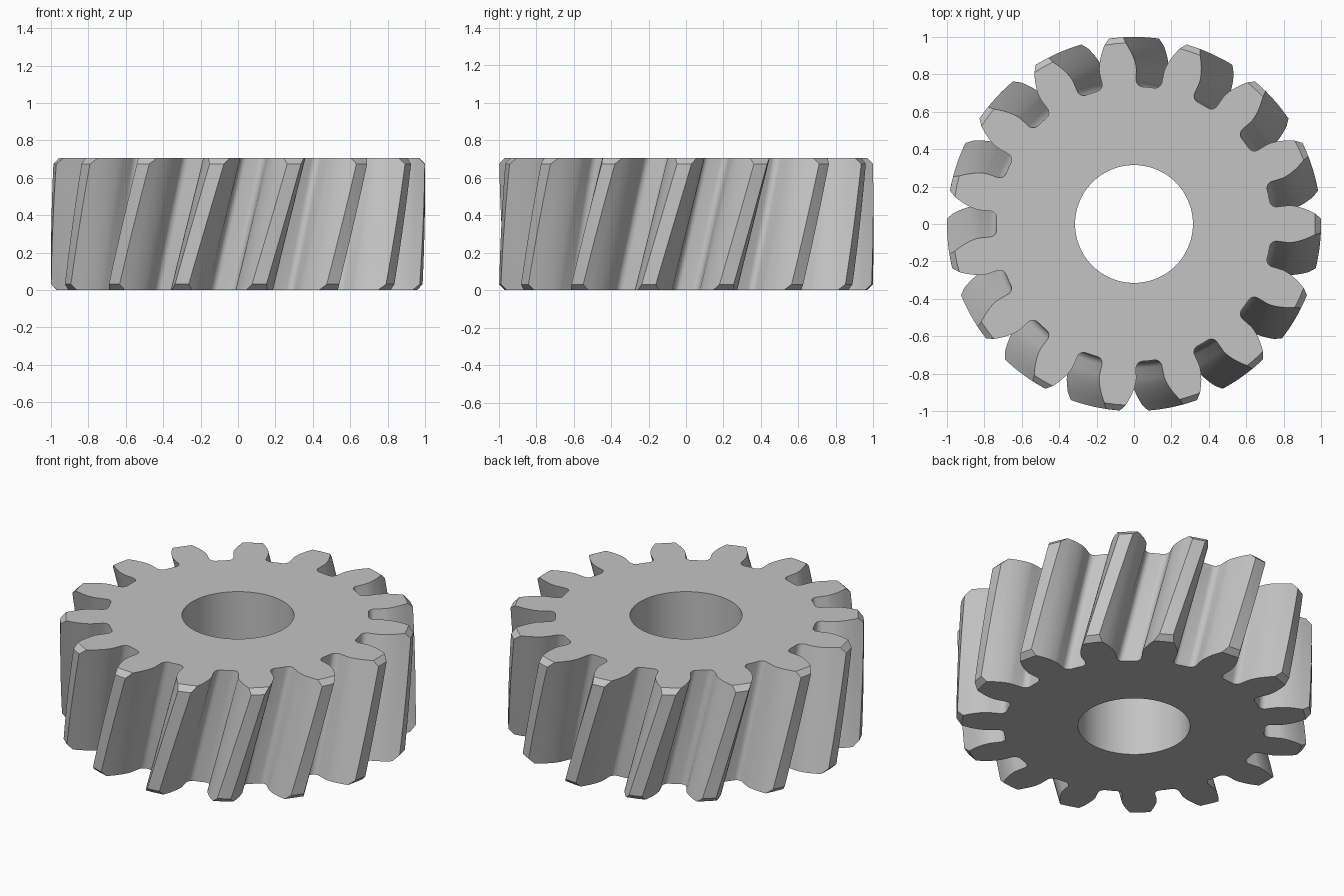
import bpy
import bmesh
from math import acos, asin, cos, pi, radians, sin, tan

cube = bpy.data.objects.get("Cube")
if cube:
    bpy.data.objects.remove(cube, do_unlink=True)

TEETH = 15
HEIGHT = 0.705
TIP = 1.0
MODULE = 2 * TIP / (TEETH + 2)
PITCH = MODULE * TEETH / 2
BASE = PITCH * cos(radians(20))
ROOT = PITCH - 1.25 * MODULE
FILLET = 0.037
CHAMFER = 0.031
BORE = 0.315
TWIST = radians(12)
LAYERS = 16


def involute(pressure):
    return tan(pressure) - pressure


def half_angle(r):
    """Half the angular thickness of a tooth at radius r."""
    return pi / (2 * TEETH) + involute(radians(20)) - involute(acos(min(1, BASE / r)))


def flank(tip):
    """(angle, radius) points from the tip corner down to the gap centre."""
    points = [(half_angle(tip), tip)]
    low_tip = TIP - 1.5 * CHAMFER
    for i in range(9):
        r = low_tip + (BASE - low_tip) * i / 8
        points.append((half_angle(r), r))
    wall = half_angle(BASE)
    centre_r = ROOT + FILLET
    d = asin(FILLET / centre_r)
    cx, cy = centre_r * cos(wall + d), centre_r * sin(wall + d)
    for i in range(8):
        t = wall - pi / 2 + (d - pi / 2) * i / 7
        x, y = cx + FILLET * cos(t), cy + FILLET * sin(t)
        points.append((asin(y / (x * x + y * y) ** 0.5), (x * x + y * y) ** 0.5))
    return points


def ring(bm, z, tip):
    """One slice of the toothed outline, turned to suit its height."""
    side = flank(tip)
    tooth = [(-a, r) for a, r in reversed(side)] + [(0, tip)] + side + [(pi / TEETH, ROOT)]
    turn = TWIST * (z / HEIGHT - 1)
    verts = []
    for k in range(TEETH):
        for a, r in tooth:
            t = a + turn + 2 * pi * k / TEETH
            verts.append(bm.verts.new((r * cos(t), r * sin(t), z)))
    return verts


def circle(bm, z, r, n=96):
    return [bm.verts.new((r * cos(2 * pi * i / n), r * sin(2 * pi * i / n), z)) for i in range(n)]


def skin(bm, low, high):
    for i in range(len(low)):
        j = (i + 1) % len(low)
        bm.faces.new((low[i], low[j], high[j], high[i]))


def loop_edges(bm, verts):
    return [bm.edges.get((v, verts[i - 1])) for i, v in enumerate(verts)]


bm = bmesh.new()

# Helical teeth with chamfered tips at both ends
span = HEIGHT - 2 * CHAMFER
levels = [(0, TIP - CHAMFER)]
levels += [(CHAMFER + span * i / LAYERS, TIP) for i in range(LAYERS + 1)]
levels += [(HEIGHT, TIP - CHAMFER)]
rings = [ring(bm, z, tip) for z, tip in levels]
for low, high in zip(rings, rings[1:]):
    skin(bm, low, high)

# Shaft bore
bores = [circle(bm, z, BORE) for z in (0, HEIGHT)]
skin(bm, *bores)

# Flat end faces around the bore
for outer, inner, up in ((rings[0], bores[0], -1), (rings[-1], bores[1], 1)):
    edges = loop_edges(bm, outer) + loop_edges(bm, inner)
    bmesh.ops.triangle_fill(bm, use_beauty=True, edges=edges, normal=(0, 0, up))

bmesh.ops.recalc_face_normals(bm, faces=bm.faces[:])
mesh = bpy.data.meshes.new("helical_gear")
bm.to_mesh(mesh)
bm.free()

# Plain grey metal
grey = bpy.data.materials.new("plain_grey")
grey.use_nodes = True
color = (0.55, 0.55, 0.55, 1)
grey.diffuse_color = color
grey.node_tree.nodes["Principled BSDF"].inputs["Base Color"].default_value = color
mesh.materials.append(grey)

gear = bpy.data.objects.new("helical_gear", mesh)
bpy.context.collection.objects.link(gear)
bpy.ops.object.select_all(action="DESELECT")
gear.select_set(True)
bpy.context.view_layer.objects.active = gear
bpy.ops.object.shade_smooth_by_angle(angle=radians(30))
